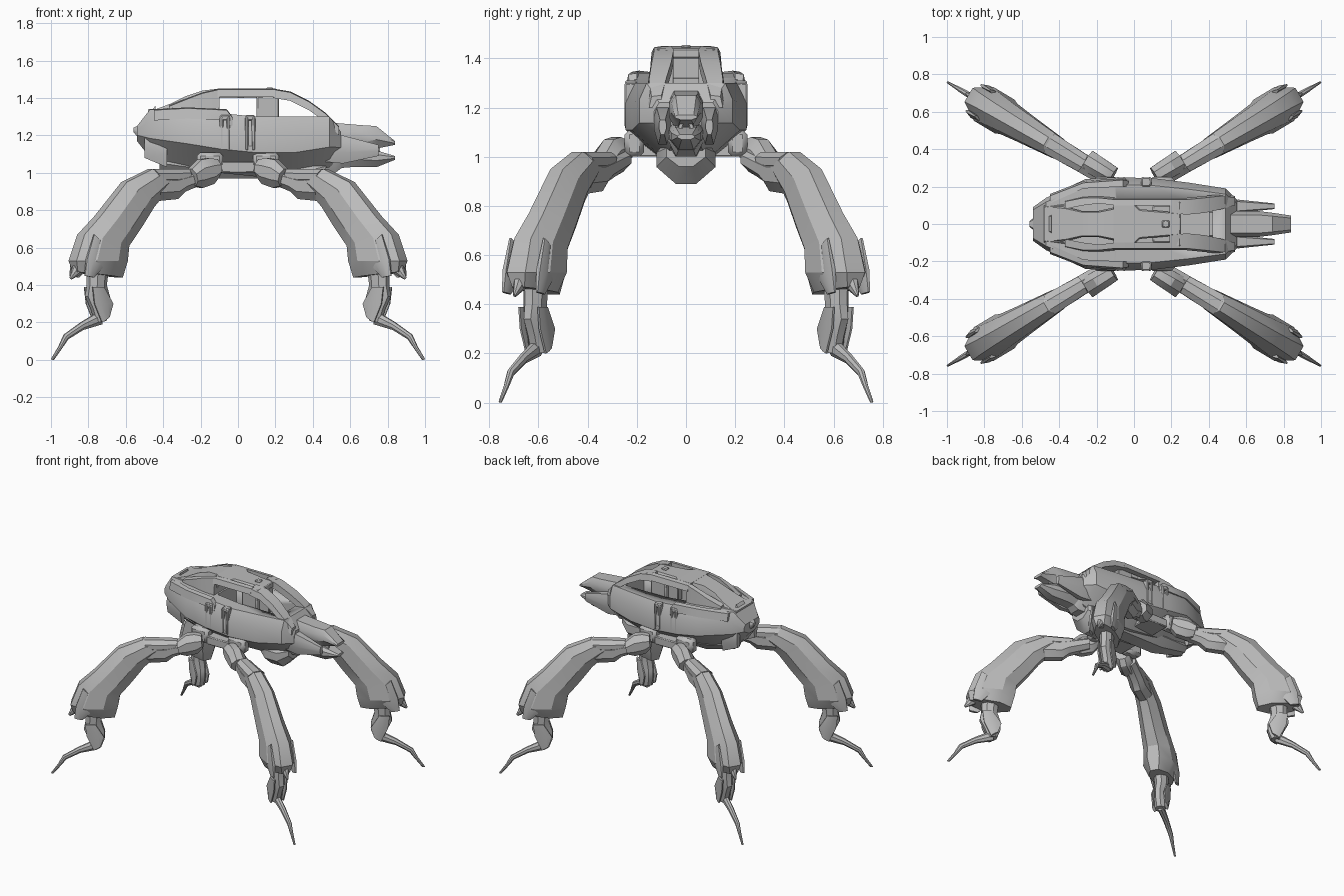
import bpy, bmesh, math
from mathutils import Vector

default_cube = bpy.data.objects.get("Cube")
if default_cube:
    bpy.data.objects.remove(default_cube)

armour = bpy.data.materials.new("armour_grey")
armour.use_nodes = True
armour.diffuse_color = (.5, .5, .5, 1)
armour.node_tree.nodes["Principled BSDF"].inputs["Base Color"].default_value = armour.diffuse_color

BOTH_SIDES = (False, True, False)
FOUR_CORNERS = (True, True, False)


def loft(name, rings, mirror=None, bevel=0):
    """Skin a list of equal-length rings, cap both ends and shade by angle."""
    bm = bmesh.new()
    loops = [[bm.verts.new(point) for point in ring] for ring in rings]
    count = len(loops[0])
    for near, far in zip(loops, loops[1:]):
        for i in range(count):
            following = (i + 1) % count
            bm.faces.new((near[i], near[following], far[following], far[i]))
    bm.faces.new(loops[0])
    bm.faces.new(loops[-1])
    bmesh.ops.recalc_face_normals(bm, faces=bm.faces)
    mesh = bpy.data.meshes.new(name)
    bm.to_mesh(mesh)
    bm.free()
    mesh.materials.append(armour)
    part = bpy.data.objects.new(name, mesh)
    bpy.context.collection.objects.link(part)
    for other in bpy.context.selected_objects:
        other.select_set(False)
    bpy.context.view_layer.objects.active = part
    part.select_set(True)
    bpy.ops.object.shade_smooth_by_angle(angle=math.radians(30))
    if bevel:
        modifier = part.modifiers.new("edge", "BEVEL")
        modifier.width, modifier.segments = bevel, 1
    if mirror:
        modifier = part.modifiers.new("mirror", "MIRROR")
        modifier.use_axis = mirror
        modifier.use_mirror_merge = False
    return part


def box(name, x, y, z, mirror=None, bevel=.006):
    """Box between the low and high limit of each axis."""
    return loft(name, [[(x[0], y[0], height), (x[1], y[0], height), (x[1], y[1], height), (x[0], y[1], height)]
                       for height in z], mirror, bevel)


def body(name, stations, bottom=.5, top=.7, centre=0, mirror=None):
    """Skin eight-sided sections along x; each station holds x, half width, underside and top."""
    rings = []
    for x, half, low, high in stations:
        outline = [(bottom, 0), (1, .4), (1, .75), (top, 1)]
        right = [(x, centre + half * w, low + (high - low) * h) for w, h in outline]
        left = [(x, 2 * centre - y, z) for x, y, z in reversed(right)]
        rings.append(right + left)
    return loft(name, rings, mirror)


def strip(name, stations, thickness):
    """Slab on both sides; each station holds x, inner y, outer y and top."""
    return loft(name, [[(x, inner, top), (x, outer, top - .005),
                        (x, outer + .01, top - thickness), (x, inner, top - thickness)]
                       for x, inner, outer, top in stations], BOTH_SIDES)


# Hull with the cockpit well cut out
hull = body("hull", [(-.54, .09, 1.17, 1.25), (-.47, .14, 1.08, 1.34), (-.26, .24, 1.03, 1.34),
                     (-.1, .25, 1, 1.32), (.1, .245, .98, 1.3), (.3, .22, .98, 1.3),
                     (.49, .19, 1.03, 1.3), (.55, .13, 1.08, 1.22)], bottom=.35, top=.84)
well = box("well_cutter", (-.09, .42), (-.11, .11), (1.17, 1.5), bevel=0)
well.hide_render = True
well.hide_set(True)
cut = hull.modifiers.new("cockpit_well", "BOOLEAN")
cut.operation, cut.object = "DIFFERENCE", well

# Rear canopy: base, centre spine and side shells with slots between
body("canopy_base", [(-.48, .1, 1.3, 1.34), (-.1, .14, 1.3, 1.36)], bottom=1, top=.9)
body("canopy_spine", [(-.44, .1, 1.3, 1.34), (-.36, .09, 1.3, 1.37), (-.28, .07, 1.3, 1.41),
                      (-.19, .07, 1.3, 1.44), (-.1, .09, 1.3, 1.45)], bottom=1, top=.9)
strip("canopy_side", [(-.37, .08, .12, 1.36), (-.27, .1, .14, 1.4),
                      (-.19, .11, .14, 1.43), (-.1, .1, .13, 1.45)], thickness=.12)

# Roof plate, side lips, bridge, hatch and pillars
body("roof_plate", [(-.11, .11, 1.4, 1.45), (0, .11, 1.4, 1.45), (.03, .08, 1.4, 1.45),
                    (.24, .06, 1.4, 1.44)], bottom=1, top=.9)
strip("roof_lip", [(-.11, .09, .13, 1.45), (0, .1, .13, 1.45), (.2, .1, .13, 1.45)], thickness=.045)
box("roof_bridge", (.2, .25), (-.12, .12), (1.4, 1.44))
box("roof_hatch", (.15, .19), (-.02, .02), (1.44, 1.455))
box("cabin_pillar", (.1, .22), (.05, .1), (1.2, 1.41), BOTH_SIDES)

# Curved rails running from the roof to the nose
strip("nose_rail", [(.19, .06, .13, 1.45), (.28, .05, .13, 1.435), (.38, .06, .14, 1.385),
                    (.47, .08, .15, 1.32), (.54, .1, .14, 1.25)], thickness=.05)

# Flank clasps and shoulder ridges
for middle in (-.07, .065):
    for offset in (-.018, .018):
        x = middle + offset
        box("flank_clasp", (x - .01, x + .01), (.2, .25), (1.12, 1.3), BOTH_SIDES)
    for z in (1.12, 1.28):
        box("clasp_bridge", (middle - .025, middle + .025), (.2, .248), (z, z + .03), BOTH_SIDES)
strip("shoulder_ridge", [(-.45, .11, .15, 1.34), (-.27, .19, .22, 1.35),
                         (-.06, .2, .235, 1.34), (-.03, .2, .23, 1.3)], thickness=.06)

# Hip beam, belly keel, chin and neck
box("hip_beam", (-.09, .09), (-.24, .24), (1, 1.06))
body("belly_keel", [(-.42, .06, 1.02, 1.1), (-.2, .1, .97, 1.1), (.2, .1, .97, 1.1), (.45, .07, 1, 1.1)])
body("chin", [(.22, .07, .95, 1.06), (.3, .12, .89, 1.06), (.4, .12, .89, 1.06), (.47, .08, .96, 1.06)], bottom=.35)
body("neck", [(.4, .09, 1, 1.2), (.52, .08, 1, 1.2), (.56, .06, 1.03, 1.18)])

# Tail
body("tail", [(-.56, .015, 1.22, 1.24), (-.52, .045, 1.17, 1.26), (-.44, .06, 1.15, 1.36)])
body("tail_fin", [(-.5, .02, 1.08, 1.2), (-.38, .03, 1.03, 1.2)], centre=.1, mirror=BOTH_SIDES)

# Head: upper beak, lower jaw, cheek plates and barrel
body("upper_beak", [(.48, .07, 1.1, 1.27), (.66, .07, 1.1, 1.255), (.74, .06, 1.13, 1.25),
                    (.84, .045, 1.15, 1.17)])
body("lower_jaw", [(.48, .06, 1.02, 1.14), (.6, .07, 1.03, 1.14), (.74, .06, 1.03, 1.12),
                   (.84, .035, 1.07, 1.09)])
body("cheek_plate", [(.46, .03, 1.06, 1.2), (.56, .035, 1.05, 1.2), (.75, .015, 1.09, 1.15)],
     centre=.095, mirror=BOTH_SIDES)


def circle(x, radius, sides=12):
    angles = [math.tau * i / sides for i in range(sides)]
    return [(x, radius * math.cos(a), 1.12 + radius * math.sin(a)) for a in angles]


loft("barrel", [circle(.6, .03), circle(.76, .03), circle(.76, .016), circle(.7, .016)])

# Legs: each part is skinned in the leg's own upright plane, then mirrored to all four corners
HIP = Vector((.1, .22, 0))
OUTWARD = Vector((1, .6, 0))
ACROSS = Vector((-.5, .86, 0))


def leg_part(name, stations, widths, shift=0):
    """Eight-sided sections; stations hold outer x and z, inner x and z; half widths are listed apart."""
    rings = []
    for (outer_x, outer_z, inner_x, inner_z), half in zip(stations, widths):
        outer = HIP + OUTWARD * (outer_x - HIP.x) + Vector((0, 0, outer_z))
        inner = HIP + OUTWARD * (inner_x - HIP.x) + Vector((0, 0, inner_z))
        angles = [math.tau * (i + .5) / 8 for i in range(8)]
        rings.append([outer.lerp(inner, .5 - .54 * math.cos(a)) + ACROSS * (shift + half * math.sin(a) * 1.08)
                      for a in angles])
    return loft(name, rings, FOUR_CORNERS)


def taper(start, end, count):
    return [start + (end - start) * i / (count - 1) for i in range(count)]


# Hip and upper leg
box("hip_mount", (.08, .22), (.17, .25), (1, 1.11), FOUR_CORNERS, bevel=.02)
leg_part("hip_joint", [(.13, 1.07, .12, .98), (.17, 1.08, .15, .94), (.22, 1.07, .21, .92),
                       (.27, 1.02, .25, .93)], taper(.05, .06, 4), shift=.025)
leg_part("upper_leg", [(.18, 1.03, .17, .95), (.31, 1, .29, .9), (.36, 1, .33, .86),
                       (.46, 1, .43, .85), (.49, .95, .48, .88)], taper(.05, .06, 5))
leg_part("knee_guard", [(.27, 1.02, .28, .95), (.36, 1.02, .36, .94), (.46, 1.02, .44, .94)], taper(.05, .06, 3))

# Lower leg with flaps and spike over the ankle
leg_part("lower_leg", [(.4, 1, .34, .96), (.47, 1.02, .39, .9), (.61, .95, .46, .82), (.75, .77, .53, .71),
                       (.84, .67, .6, .61), (.885, .53, .61, .53), (.87, .47, .63, .44)],
         taper(.05, .105, 6) + [.07])
leg_part("ankle_spike", [(.84, .58, .78, .53), (.88, .5, .84, .46), (.9, .44, .89, .43)], taper(.04, .006, 3))
for side in (1, -1):
    leg_part("ankle_flap", [(.81, .67, .76, .62), (.85, .54, .76, .5), (.86, .45, .81, .44)],
             (.01, .02, .01), shift=side * .08)
    leg_part("ankle_plate", [(.8, .39, .74, .39), (.79, .3, .69, .3), (.75, .2, .71, .23)],
             (.01, .01, .01), shift=side * .045)

# Ankle and claw
leg_part("ankle", [(.8, .48, .7, .48), (.8, .4, .71, .4), (.81, .34, .69, .33), (.78, .27, .69, .27),
                   (.76, .2, .71, .21)], taper(.045, .035, 5))
leg_part("claw", [(.74, .26, .73, .19), (.84, .2, .83, .16), (.93, .135, .91, .11),
                  (.96, .07, .94, .065), (1, .003, .985, 0)], taper(.022, .006, 5))
